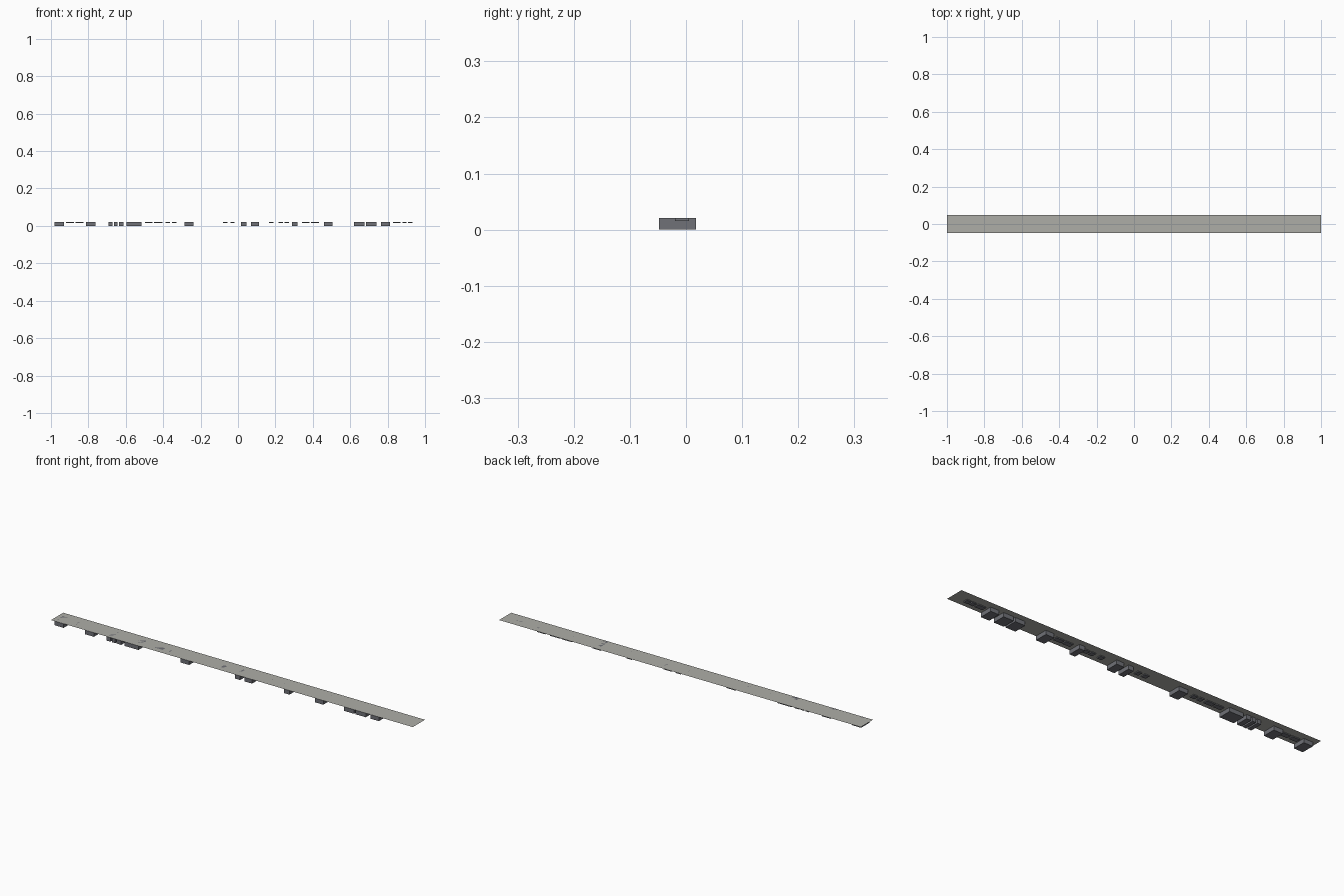
import bpy, bmesh

if "Cube" in bpy.data.objects:
    bpy.data.objects.remove(bpy.data.objects["Cube"])

def material(name, rgb):
    m = bpy.data.materials.new(name)
    m.diffuse_color = (*rgb, 1)
    m.use_nodes = True
    m.node_tree.nodes["Principled BSDF"].inputs["Base Color"].default_value = m.diffuse_color
    return m

slab_grey = material("warm grey", (0.42, 0.42, 0.39))
block_grey = material("dark slate grey", (0.16, 0.165, 0.185))

TOP = 0.0205

def add_object(name, bm, mat):
    me = bpy.data.meshes.new(name)
    bm.to_mesh(me)
    bm.free()
    me.materials.append(mat)
    bpy.context.collection.objects.link(bpy.data.objects.new(name, me))

def box(bm, x0, x1, y0, y1, z0, z1):
    vs = bmesh.ops.create_cube(bm, size=1)["verts"]
    for v in vs:
        v.co.x = x1 if v.co.x > 0 else x0
        v.co.y = y1 if v.co.y > 0 else y0
        v.co.z = z1 if v.co.z > 0 else z0

# Thin single-sheet top strip
bm = bmesh.new()
bm.faces.new([bm.verts.new((x, y, TOP)) for x, y in
              ((-1, -.048), (1, -.048), (1, .048), (-1, .048))])
add_object("top_strip", bm, slab_grey)

# Deep blocks hanging under the front edge, each in two courses
deep = [(-.98, -.93), (-.813, -.763), (-.692, -.672), (-.664, -.645),
        (-.637, -.612), (-.595, -.517), (-.285, -.237), (.017, .045),
        (.069, .111), (.288, .318), (.459, .505), (.62, .675),
        (.684, .74), (.765, .812)]
bm = bmesh.new()
for x0, x1 in deep:
    box(bm, x0, x1, -.048, .0175, 0, .013)
    box(bm, x0, x1, -.048, .0175, .013, TOP)
bmesh.ops.remove_doubles(bm, verts=bm.verts, dist=1e-5)
add_object("hanging_blocks", bm, block_grey)

# Shallow pads under the middle of the strip
shallow = [(-.92, -.878), (-.868, -.825), (-.497, -.456), (-.448, -.403),
           (-.387, -.364), (-.353, -.328), (-.081, -.056), (-.04, -.018),
           (.165, .19), (.217, .24), (.248, .272), (.341, .383),
           (.391, .434), (.828, .87), (.88, .902), (.908, .933)]
bm = bmesh.new()
for x0, x1 in shallow:
    box(bm, x0, x1, -.02, .005, .0155, TOP)
add_object("shallow_pads", bm, block_grey)
